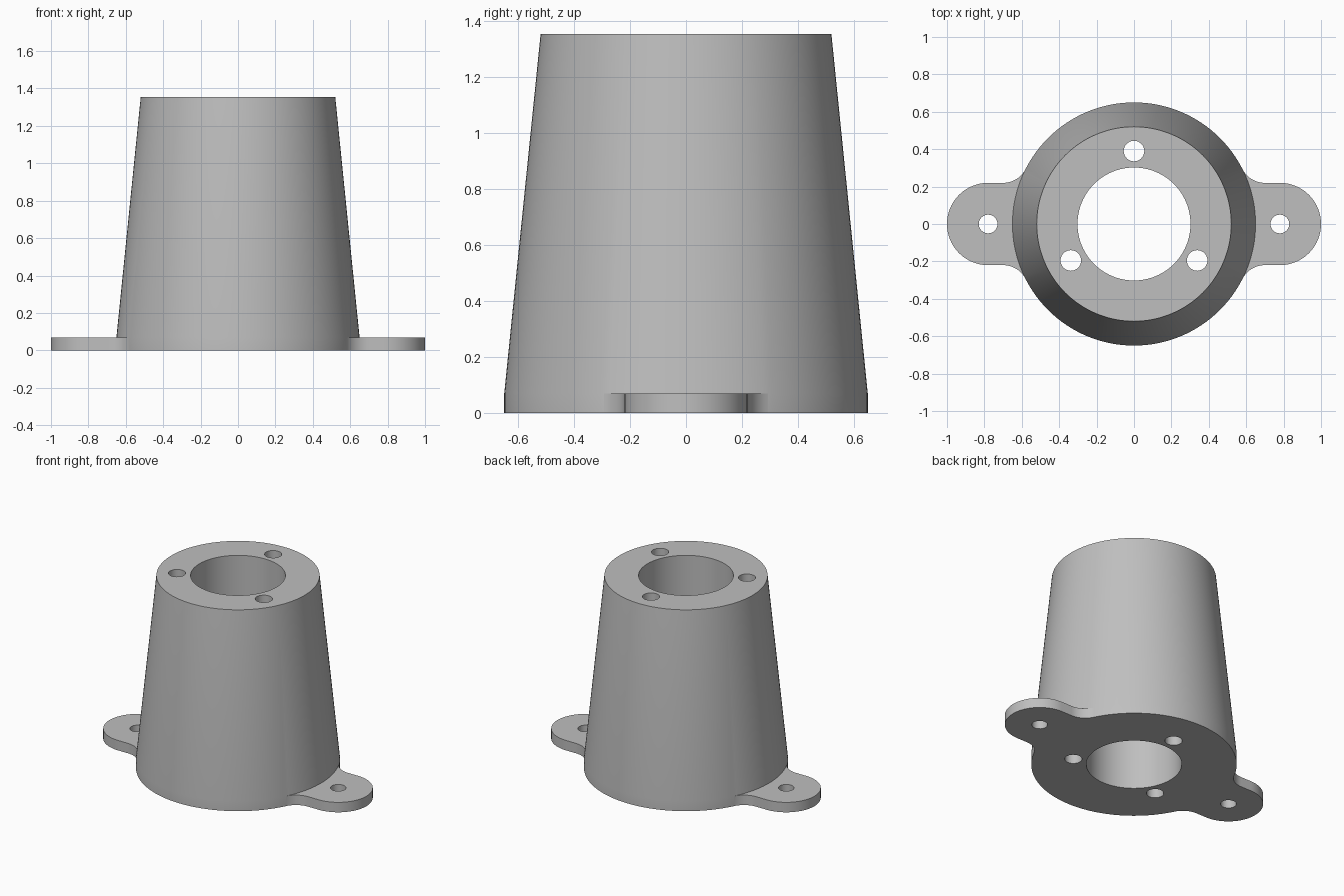
import bpy
import bmesh
from math import sin, cos, pi, radians, atan2, hypot

cube = bpy.data.objects.get("Cube")
if cube:
    bpy.data.objects.remove(cube, do_unlink=True)

# Main sizes
BASE_R, TOP_R, HEIGHT = 0.65, 0.52, 1.355
FLANGE_H = 0.07
BORE_R = 0.302
SCREW_R, SCREW_CIRCLE = 0.055, 0.39
EAR_X, EAR_R, EAR_HOLE_R = 0.78, 0.22, 0.05
FILLET_X = 0.70

grey = bpy.data.materials.new("plain grey")
grey.use_nodes = True
colour = (0.52, 0.52, 0.52, 1)
grey.diffuse_color = colour
grey.node_tree.nodes["Principled BSDF"].inputs["Base Color"].default_value = colour


def arc(cx, cy, r, start, end, steps):
    """Points along an arc, both ends included."""
    angles = [start + (end - start) * i / steps for i in range(steps + 1)]
    return [(cx + r * cos(a), cy + r * sin(a)) for a in angles]


def loft(name, sections):
    """Solid joining outlines of equal length, each given as (points, z)."""
    bm = bmesh.new()
    rings = [[bm.verts.new((x, y, z)) for x, y in pts] for pts, z in sections]
    for low, high in zip(rings, rings[1:]):
        for i in range(len(low)):
            j = (i + 1) % len(low)
            bm.faces.new((low[i], low[j], high[j], high[i]))
    bm.faces.new(rings[0][::-1])
    bm.faces.new(rings[-1])
    bmesh.ops.recalc_face_normals(bm, faces=bm.faces)
    mesh = bpy.data.meshes.new(name)
    bm.to_mesh(mesh)
    bm.free()
    mesh.materials.append(grey)
    obj = bpy.data.objects.new(name, mesh)
    bpy.context.collection.objects.link(obj)
    return obj


def circle(r, steps, x=0, y=0):
    return arc(x, y, r, 0, 2 * pi, steps)[:-1]


def combine(target, tool, operation):
    """Apply a boolean and remove the helper."""
    mod = target.modifiers.new(operation, "BOOLEAN")
    mod.operation = operation
    mod.solver = "EXACT"
    mod.object = tool
    bpy.context.view_layer.objects.active = target
    bpy.ops.object.modifier_apply(modifier=mod.name)
    bpy.data.objects.remove(tool, do_unlink=True)


# Tapered body with a short straight foot
body = loft("tapered_housing", [
    (circle(BASE_R, 128), 0),
    (circle(BASE_R, 128), FLANGE_H),
    (circle(TOP_R, 128), HEIGHT),
])

# Mounting ears: round ends blended into the foot by tangent fillets
fillet_r = (FILLET_X**2 + EAR_R**2 - BASE_R**2) / (2 * (BASE_R - EAR_R))
fillet_y = EAR_R + fillet_r
tangent = atan2(fillet_y, FILLET_X)
upper = arc(FILLET_X, fillet_y, fillet_r, -pi / 2, tangent - pi, 12)
lower = [(x, -y) for x, y in reversed(upper)]
ear = lower + arc(EAR_X, 0, EAR_R, -pi / 2, pi / 2, 40) + upper
inner_x = 0.45
ear += [(inner_x, upper[-1][1] - 0.03), (inner_x, 0.03 - upper[-1][1])]
for side in (1, -1):
    outline = [(side * x, side * y) for x, y in ear]
    combine(body, loft("mounting_ear", [(outline, 0), (outline, FLANGE_H)]), "UNION")

# Central bore, three screw holes and one hole in each ear
holes = [(0, 0, BORE_R, 96), (EAR_X, 0, EAR_HOLE_R, 32), (-EAR_X, 0, EAR_HOLE_R, 32)]
for angle in (90, 210, 330):
    a = radians(angle)
    holes.append((SCREW_CIRCLE * cos(a), SCREW_CIRCLE * sin(a), SCREW_R, 32))
for x, y, r, steps in holes:
    ring = circle(r, steps, x, y)
    combine(body, loft("hole_cutter", [(ring, -0.1), (ring, HEIGHT + 0.1)]), "DIFFERENCE")

# Smooth curved walls, crisp rims
bpy.ops.object.select_all(action="DESELECT")
body.select_set(True)
bpy.context.view_layer.objects.active = body
bpy.ops.object.shade_smooth_by_angle(angle=radians(30))
